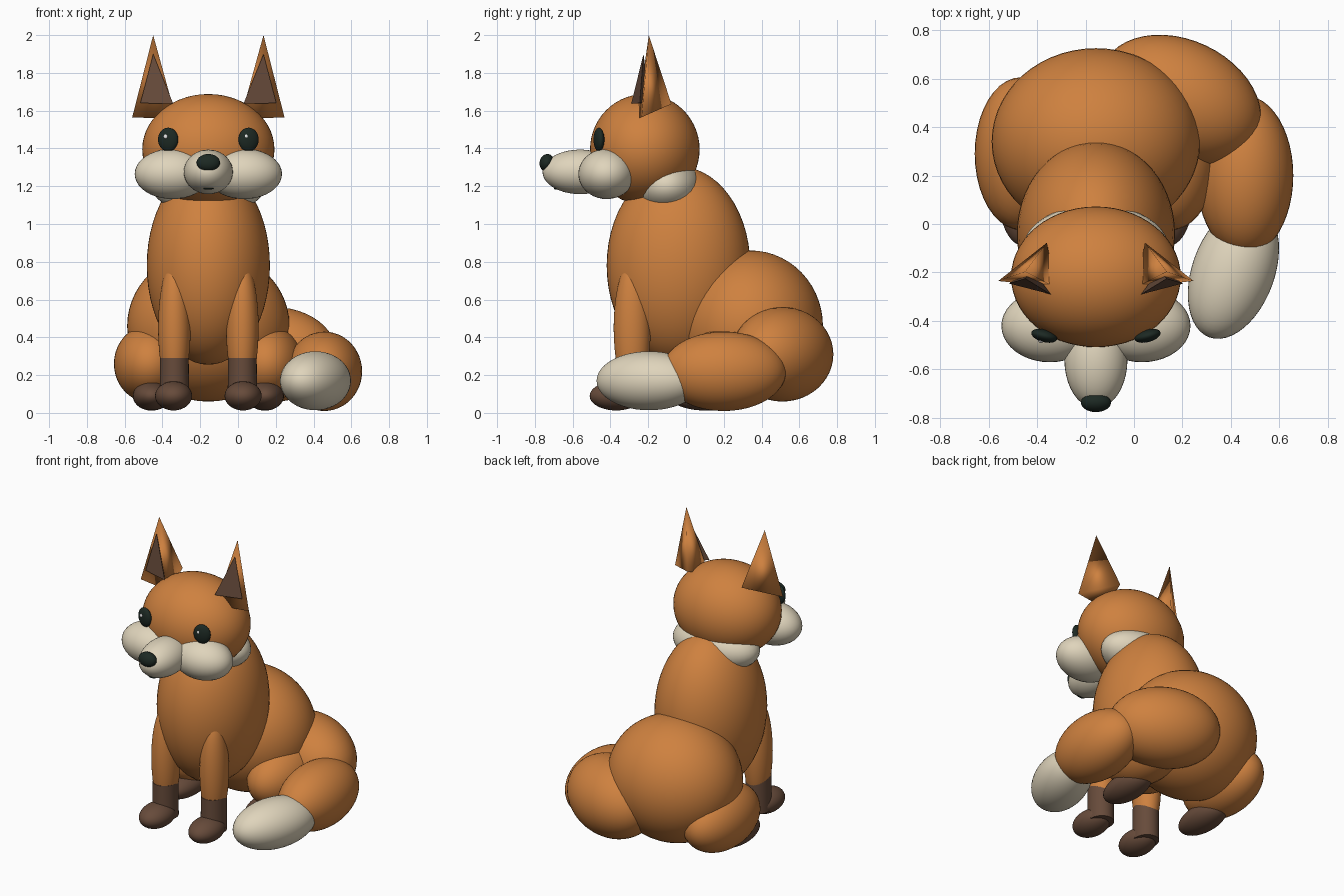
import bpy, bmesh, math
from mathutils import Matrix, Vector

if "Cube" in bpy.data.objects:
    bpy.data.objects.remove(bpy.data.objects["Cube"])

CX = -0.157  # symmetry plane of the sitting animal (the tail swings to +x)


def material(name, rgb):
    m = bpy.data.materials.new(name)
    m.diffuse_color = (*rgb, 1)
    m.use_nodes = True
    m.node_tree.nodes["Principled BSDF"].inputs["Base Color"].default_value = m.diffuse_color
    return m


ORANGE = material("orange fur", (0.62, 0.22, 0.05))
CREAM = material("cream fur", (0.74, 0.66, 0.50))
BROWN = material("dark brown fur", (0.135, 0.07, 0.043))
BLACK = material("near black", (0.012, 0.022, 0.017))
WHITE = material("white glint", (0.9, 0.9, 0.9))


def finish(name, bm, mat, smooth=True):
    bmesh.ops.recalc_face_normals(bm, faces=bm.faces)
    for f in bm.faces:
        f.smooth = smooth
    me = bpy.data.meshes.new(name)
    bm.to_mesh(me)
    bm.free()
    me.materials.append(mat)
    ob = bpy.data.objects.new(name, me)
    bpy.context.collection.objects.link(ob)
    return ob


def ball(name, mat, centre, radii, rot_z=0, rot_x=0, seg=40):
    bm = bmesh.new()
    bmesh.ops.create_uvsphere(bm, u_segments=seg, v_segments=seg // 2, radius=1)
    mx = (Matrix.Translation(centre) @ Matrix.Rotation(math.radians(rot_z), 4, 'Z')
          @ Matrix.Rotation(math.radians(rot_x), 4, 'X') @ Matrix.Diagonal((*radii, 1)))
    bm.transform(mx)
    return finish(name, bm, mat)


def tetra(name, mat, pts, s, smooth):
    # three base points and an apex, mirrored by side s
    bm = bmesh.new()
    v = [bm.verts.new((CX + s * x, y, z)) for x, y, z in pts]
    for i, j, k in ((0, 1, 2), (0, 1, 3), (1, 2, 3), (2, 0, 3)):
        bm.faces.new((v[i], v[j], v[k]))
    return finish(name, bm, mat, smooth)


# body
ball("chest", ORANGE, (CX, -0.04, 0.78), (0.326, 0.38, 0.525), seg=56)
ball("hindquarters", ORANGE, (CX, 0.34, 0.46), (0.43, 0.385, 0.4), seg=56)
ball("neck_ruff", CREAM, (CX, -0.10, 1.20), (0.3, 0.18, 0.15))

# head
ball("head", ORANGE, (CX, -0.218, 1.395), (0.35, 0.29, 0.293), seg=56)
ball("muzzle", CREAM, (CX, -0.56, 1.276), (0.13, 0.2, 0.118))
ball("nose", BLACK, (CX, -0.737, 1.325), (0.062, 0.038, 0.046), rot_x=-15)
ball("mouth", BLACK, (CX, -0.69, 1.188), (0.028, 0.01, 0.006), seg=16)

for s, side in ((-1, "left"), (1, "right")):
    # face
    ball("cheek_" + side, CREAM, (CX + s * 0.19, -0.42, 1.265), (0.2, 0.15, 0.133))
    ball("eye_" + side, BLACK, (CX + s * 0.213, -0.461, 1.447),
         (0.055, 0.026, 0.063), rot_z=s * 15, seg=32)
    ball("eye_glint_" + side, WHITE, (CX + s * 0.213 - 0.013, -0.484, 1.463),
         (0.011, 0.006, 0.012), seg=16)

    # ears
    tetra("ear_" + side, ORANGE, ((0.403, -0.235, 1.565), (0.202, -0.077, 1.635),
          (0.169, -0.26, 1.555), (0.292, -0.197, 2.0)), s, True)
    tetra("inner_ear_" + side, BROWN, ((0.36, -0.245, 1.64), (0.186, -0.29, 1.637),
          (0.26, -0.19, 1.64), (0.292, -0.225, 1.9)), s, False)

    # front legs
    ball("front_leg_" + side, ORANGE, (CX + s * 0.18, -0.285, 0.45), (0.086, 0.098, 0.35))
    bm = bmesh.new()
    bmesh.ops.create_cone(bm, cap_ends=True, segments=32, radius1=0.078,
                          radius2=0.076, depth=0.23)
    bm.transform(Matrix.Translation((CX + s * 0.18, -0.29, 0.175))
                 @ Matrix.Diagonal((1, 1.12, 1, 1)))
    sock = finish("sock_" + side, bm, BROWN)
    for p in sock.data.polygons:
        p.use_smooth = len(p.vertices) == 4
    ball("front_paw_" + side, BROWN, (CX + s * 0.184, -0.37, 0.09), (0.098, 0.14, 0.077))

    # back legs
    ball("thigh_" + side, ORANGE, (CX + s * 0.31, 0.29, 0.26), (0.19, 0.315, 0.205))
    ball("back_paw_" + side, BROWN, (CX + s * 0.3, 0.11, 0.09), (0.1, 0.2, 0.078))

# tail curling round to the right
ball("tail_base", ORANGE, (0.19, 0.51, 0.31), (0.35, 0.25, 0.25), rot_z=-25, seg=48)
ball("tail_middle", ORANGE, (0.457, 0.2, 0.22), (0.2, 0.33, 0.21), seg=48)
ball("tail_tip", CREAM, (0.41, -0.195, 0.17), (0.17, 0.29, 0.156), rot_z=-20, seg=48)
